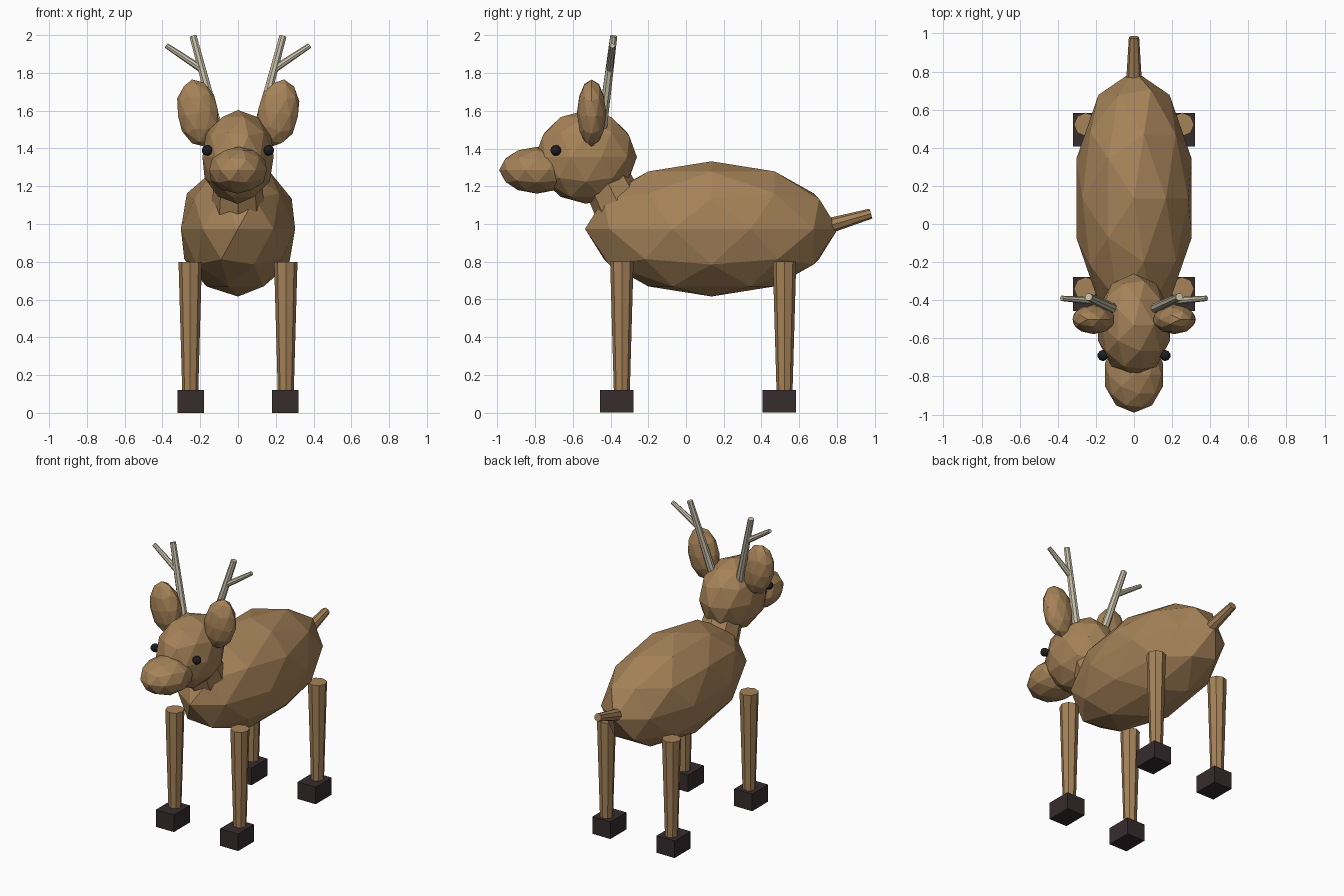
import bpy
import math
from mathutils import Vector

if "Cube" in bpy.data.objects:
    bpy.data.objects.remove(bpy.data.objects["Cube"])


def material(name, rgb):
    m = bpy.data.materials.new(name)
    m.diffuse_color = (*rgb, 1)
    m.use_nodes = True
    m.node_tree.nodes["Principled BSDF"].inputs["Base Color"].default_value = m.diffuse_color
    return m


FUR = material("brown fur", (0.38, 0.225, 0.098))
HORN = material("pale horn", (0.58, 0.53, 0.40))
HOOF = material("dark hoof", (0.037, 0.025, 0.027))
EYE = material("black eye", (0.014, 0.014, 0.016))


def finish(name, mat):
    ob = bpy.context.object
    ob.name = name
    ob.data.materials.append(mat)
    return ob


def ball(name, loc, size, mat=FUR, tilt=0.0):
    """Faceted ellipsoid, optionally leaning sideways."""
    bpy.ops.mesh.primitive_ico_sphere_add(subdivisions=2, radius=1, location=loc,
                                          rotation=(0, tilt, 0))
    bpy.context.object.scale = size
    return finish(name, mat)


def rod(name, start, end, r1, r2, mat=FUR, sides=8):
    """Tapered prism between two points."""
    a, b = Vector(start), Vector(end)
    d = b - a
    bpy.ops.mesh.primitive_cone_add(vertices=sides, radius1=r1, radius2=r2,
                                    depth=d.length, location=(a + b) / 2,
                                    rotation=d.to_track_quat('Z', 'Y').to_euler())
    return finish(name, mat)


# Trunk, neck, head and tail
ball("body", (0, 0.135, 0.974), (0.318, 0.67, 0.358))
rod("neck", (0, -0.32, 1.03), (0, -0.46, 1.31), 0.145, 0.12)
ball("head", (0, -0.53, 1.355), (0.198, 0.27, 0.248))
ball("snout", (0, -0.79, 1.285), (0.16, 0.2, 0.124))
rod("tail", (0, 0.72, 0.98), (0, 0.98, 1.055), 0.043, 0.027)

for side, s in (("left", 1), ("right", -1)):
    # Face
    ball(side + "_ear", (s * 0.212, -0.5, 1.588), (0.112, 0.078, 0.18), tilt=s * math.radians(10))
    ball(side + "_eye", (s * 0.163, -0.69, 1.39), (0.029, 0.029, 0.029), EYE)

    # Forked antlers
    rod(side + "_antler", (s * 0.105, -0.445, 1.5), (s * 0.238, -0.383, 1.995), 0.027, 0.02, HORN)
    rod(side + "_antler_branch", (s * 0.192, -0.405, 1.82), (s * 0.38, -0.39, 1.945), 0.02, 0.014, HORN)

    # Legs and block hooves
    for end, leg_y, hoof_y in (("front", -0.34, -0.367), ("rear", 0.522, 0.495)):
        rod(f"{end}_{side}_leg", (s * 0.253, leg_y, 0.1), (s * 0.253, leg_y, 0.8), 0.042, 0.062)
        bpy.ops.mesh.primitive_cube_add(size=1, location=(s * 0.25, hoof_y, 0.06))
        bpy.context.object.scale = (0.14, 0.177, 0.12)
        finish(f"{end}_{side}_hoof", HOOF)
